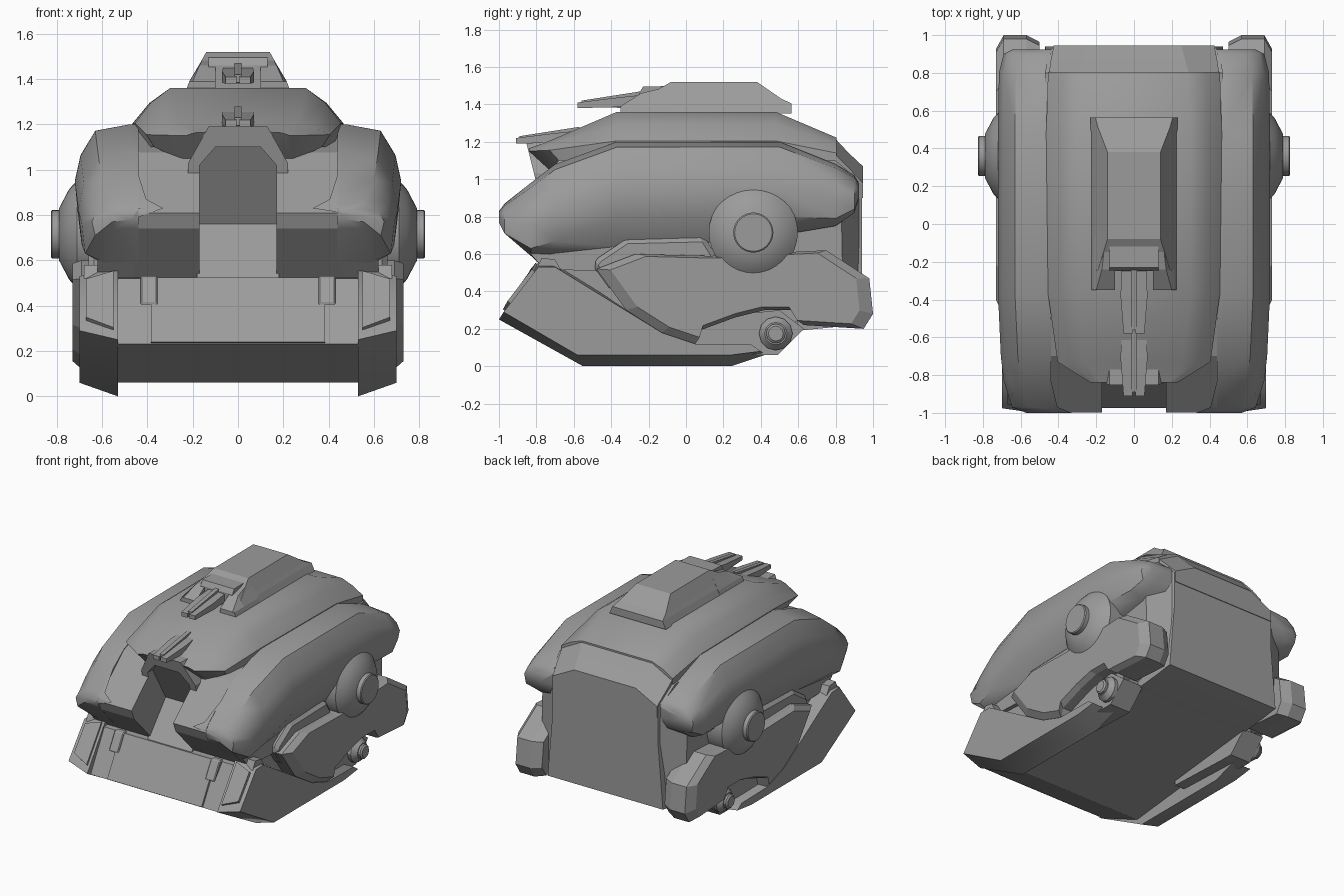
import bpy, bmesh, math
from mathutils import Vector

if "Cube" in bpy.data.objects:
    bpy.data.objects.remove(bpy.data.objects["Cube"])

GREY = (0.33, 0.33, 0.33, 1)
mat = bpy.data.materials.new("plain grey")
mat.use_nodes = True
mat.diffuse_color = GREY
mat.node_tree.nodes["Principled BSDF"].inputs["Base Color"].default_value = GREY


def finish(name, bm, mirror=False, bevel=0, smooth=0):
    bmesh.ops.recalc_face_normals(bm, faces=bm.faces)
    me = bpy.data.meshes.new(name)
    bm.to_mesh(me)
    bm.free()
    ob = bpy.data.objects.new(name, me)
    bpy.context.collection.objects.link(ob)
    me.materials.append(mat)
    if bevel:
        b = ob.modifiers.new("bevel", "BEVEL")
        b.width, b.segments, b.limit_method = bevel, 1, "ANGLE"
        b.angle_limit = math.radians(40)
    if mirror:
        ob.modifiers.new("mirror", "MIRROR").use_mirror_merge = False
    if smooth:
        for o in bpy.context.selected_objects:
            o.select_set(False)
        ob.select_set(True)
        bpy.context.view_layer.objects.active = ob
        bpy.ops.object.shade_smooth_by_angle(angle=math.radians(smooth))
    return ob


def loft(name, rings, **kw):
    """Skin a row of equal-length rings and cap both ends."""
    bm = bmesh.new()
    rows = [[bm.verts.new(p) for p in r] for r in rings]
    n = len(rows[0])
    for a, b in zip(rows, rows[1:]):
        for i in range(n):
            j = (i + 1) % n
            bm.faces.new((a[i], a[j], b[j], b[i]))
    bm.faces.new(rows[0])
    bm.faces.new(rows[-1])
    return finish(name, bm, **kw)


def prism(name, profile, x0, x1, outer=None, **kw):
    """Side profile (y, z) stretched from x0 to x1, optionally to a second profile."""
    return loft(name, [[(x0, *p) for p in profile],
                       [(x1, *p) for p in (outer or profile)]], **kw)


def lathe(name, profile, centre, steps, **kw):
    """Stack of (x, radius) rings around a sideways axis."""
    y, z = centre
    rings = [[(x, y + r * math.cos(2 * math.pi * i / steps),
               z + r * math.sin(2 * math.pi * i / steps)) for i in range(steps)]
             for x, r in profile]
    return loft(name, rings, mirror=True, **kw)


# Lower hull with sloped belly, and rear body
prism("lower_hull", [(-.6, .06), (-.96, .23), (-.8, .52), (-.5, .56), (.6, .56), (.6, .19)],
      -.54, .54)
loft("rear_body", [
    [(s * w, y, z) for s, w, z in
     ((-1, .47, b), (1, .47, b), (1, w, .7), (1, w, t), (-1, w, t), (-1, w, .7))]
    for y, w, b, t in ((-.55, .45, .12, 1.1), (.6, .47, .19, 1.1), (.8, .47, .21, 1.1),
                       (.87, .46, .22, 1.04), (.94, .43, .23, .97))], smooth=25)

# Rear cap closing the hood down to the back face
loft("rear_cap", [[(-a, y, t), (a, y, t), (b, y, e), (b, y, .9), (-b, y, .9), (-b, y, e)]
                  for a, b, y, t, e in ((.29, .455, .7, 1.23, 1.15), (.29, .45, .80, 1.215, 1.13),
                                        (.27, .44, .87, 1.14, 1.06), (.25, .425, .945, 1.07, .98))])

# Domed hood with an undercut front rim
hood = []
for y, w, base, flat, top, low, lx, lz in (
        (-.84, .23, 1.15, .18, 1.165, -.72, .24, 1.04),
        (-.73, .405, 1.155, .26, 1.205, -.68, .37, 1.10),
        (-.37, .455, 1.205, .3, 1.36, -.37, .455, 1.1),
        (.48, .465, 1.205, .3, 1.36, .48, .465, 1.1),
        (.805, .455, 1.14, .285, 1.222, .805, .455, 1.0)):
    m, mz = w * .55 + flat * .45, base + (top - base) * .58
    hood.append([(-lx, low, lz), (-w, y, base), (-m, y, mz), (-flat, y, top),
                 (flat, y, top), (m, y, mz), (w, y, base), (lx, low, lz)])
loft("hood", hood, smooth=30)

# Arched shoulder pods: width, crown, outer lower edge and inner underside
pod = []
for y, w, top, edge, low in (
        (-1.0, .57, .83, .77, .78), (-.97, .645, .87, .71, .74), (-.83, .69, .98, .63, .59),
        (-.7, .705, 1.08, .67, .59), (-.37, .72, 1.2, .79, .64), (.12, .72, 1.2, .80, .66),
        (.5, .72, 1.2, .80, .7), (.8, .715, 1.08, .79, .75), (.9, .69, 1.02, .84, .82),
        (.925, .64, .98, .9, .9)):
    h = top - edge
    pod.append([(.44, y, top), (w - .24, y, top), (w - .09, y, top - .07 * h),
                (w - .025, y, top - .34 * h), (w, y, top - .62 * h),
                (w - .015, y, edge), (w - .1, y, low), (.44, y, low)])
loft("shoulder_pod", pod, mirror=True, smooth=40)

# Front jaws on both sides of the slot, and the slot wall
prism("front_jaw", [(-.998, .81), (-.97, .74), (-.76, .52), (-.3, .5), (-.3, 1.19),
                    (-.37, 1.19), (-.7, 1.075)], .17, .46, mirror=True)
prism("jaw_cheek", [(-.995, .8), (-.97, .74), (-.76, .52), (-.3, .5), (-.3, .8)], .45, .62,
      outer=[(-.84, .64), (-.83, .6), (-.76, .52), (-.3, .5), (-.3, .66)], mirror=True)
prism("slot_wall", [(-.8, 1.1), (-.6, .76), (-.8, .52), (-.3, .5), (-.3, 1.1)], -.18, .18)

# Inner flank between pod and arm, chamfered toward the back face
prism("inner_flank", [(-.7, .55), (-.6, .3), (-.2, .15), (.5, .2), (.935, .3), (.935, .9),
                      (-.3, .85), (-.6, .65)], .42, .59,
      outer=[(-.7, .55), (-.6, .3), (-.2, .15), (.5, .2), (.84, .35), (.83, .85),
             (-.3, .75), (-.6, .6)], mirror=True)
prism("flank_ledge", [(-.5, .54), (-.47, .58), (-.32, .68), (.1, .69), (.18, .56), (.1, .4),
                      (-.4, .4)], .5, .66, mirror=True, bevel=.025)

# Side arms, chamfered on both faces
arm = [(-.48, .52), (-.27, .60), (.13, .59), (.75, .62), (.98, .47), (1.0, .28), (.95, .2),
       (.63, .22), (.58, .3), (.42, .3), (.26, .26), (.07, .19), (.05, .12), (-.13, .18),
       (-.32, .3)]
mid = Vector((.28, .47))
loft("side_arm", [[(x, *(mid + (Vector(p) - mid) * k)) for p in arm]
                  for x, k in ((.5, .95), (.57, 1), (.69, 1), (.73, .9))], mirror=True)

# Front skids and their inset front panels
prism("skid", [(-1.0, .25), (-.78, .57), (-.7, .55), (-.13, .18), (.05, .11), (.35, .11),
               (.42, .06), (.24, 0), (-.55, 0)], .53, .70,
      outer=[(-.975, .29), (-.79, .53), (-.7, .53), (-.13, .18), (.05, .12), (.35, .115),
             (.4, .08), (.24, .06), (-.58, .06)], mirror=True, smooth=62)
loft("skid_panel", [[(.55, -.975 - d, .30 + d), (.67, -.95 - d, .345 + d),
                     (.67, -.82 - d, .515 + d), (.55, -.80 - d, .55 + d)]
                    for d in (-.02, .004)], mirror=True)
prism("skid_cap", [(-.80, .52), (-.77, .58), (-.7, .57), (-.66, .5)], .55, .68, mirror=True)

# Bumper plate and its clips
prism("bumper_plate", [(-.96, .235), (-.975, .24), (-.815, .525), (-.78, .52)], -.385, .385)
prism("bumper_clip", [(-.885, .40), (-.893, .41), (-.825, .53), (-.78, .53)], .355, .43,
      mirror=True, bevel=.006)

# Round hubs and small rear knobs
lathe("side_hub", [(.55, .238), (.71, .238), (.745, .2), (.79, .115)], (.36, .715), 32, smooth=35)
lathe("hub_cap", [(.7, .107), (.82, .107), (.826, .1)], (.36, .715), 32, smooth=35)
lathe("rear_knob", [(.5, .09), (.645, .09), (.68, .06)], (.48, .175), 12, smooth=30)
lathe("knob_cap", [(.6, .052), (.695, .052), (.705, .04)], (.48, .175), 12, smooth=30)
prism("knob_bracket", [(-.1, .08), (.4, .06), (.49, .06), (.63, .2), (.5, .3), (.3, .28),
                       (-.1, .2)], .45, .62, mirror=True)

# Roof turret: tapered housing, brow and two front prongs
loft("roof_housing", [[(-w, y0, z), (w, y0, z), (w, y1, z), (-w, y1, z)]
                      for w, y0, y1, z in ((.23, -.25, .565, 1.35), (.205, -.25, .565, 1.405),
                                           (.19, -.24, .51, 1.43), (.14, -.08, .38, 1.52))])
prism("roof_brow", [(-.25, 1.36), (-.25, 1.46), (-.23, 1.495), (0, 1.5), (0, 1.36)], -.13, .13)
loft("roof_prong", [[(.10, y, 1.35), (.23, y, 1.35), (.215, y, 1.39), (b, y, t), (.10, y, t)]
                    for y, b, t in ((-.35, .20, 1.39), (-.24, .17, 1.46), (-.07, .15, 1.5))],
     mirror=True)


def gun(name, y, z):
    """Tapered twin-rail gun whose muzzle is at (y, z)."""
    for side, x0, x1 in (("left", .008, .065), ("right", -.065, -.008)):
        loft(f"{name}_{side}_rail",
             [[(x0 * k, y + d, z + a), (x1 * k, y + d, z + a),
               (x1 * k, y + d, z + b), (x0 * k, y + d, z + b)]
              for d, k, a, b in ((0, .85, 0, .03), (.2, 1.1, .005, .055), (.34, 1, .01, .07))])
    prism(f"{name}_core", [(y + .02, z + .005), (y + .02, z + .04), (y + .34, z + .09),
                           (y + .34, z)], -.015, .015)


gun("upper_gun", -.58, 1.38)
gun("lower_gun", -.91, 1.19)

# Arched mount over the slot
arch = [(.22, .98), (.22, 1.03), (.13, 1.19), (-.13, 1.19), (-.22, 1.03), (-.22, .98),
        (-.17, .98), (-.17, 1.02), (-.1, 1.1), (.1, 1.1), (.17, 1.02), (.17, .98)]
loft("slot_arch", [[(x, y - (z - 1.1) * .25, z) for x, z in arch] for y in (-.83, -.66)])
